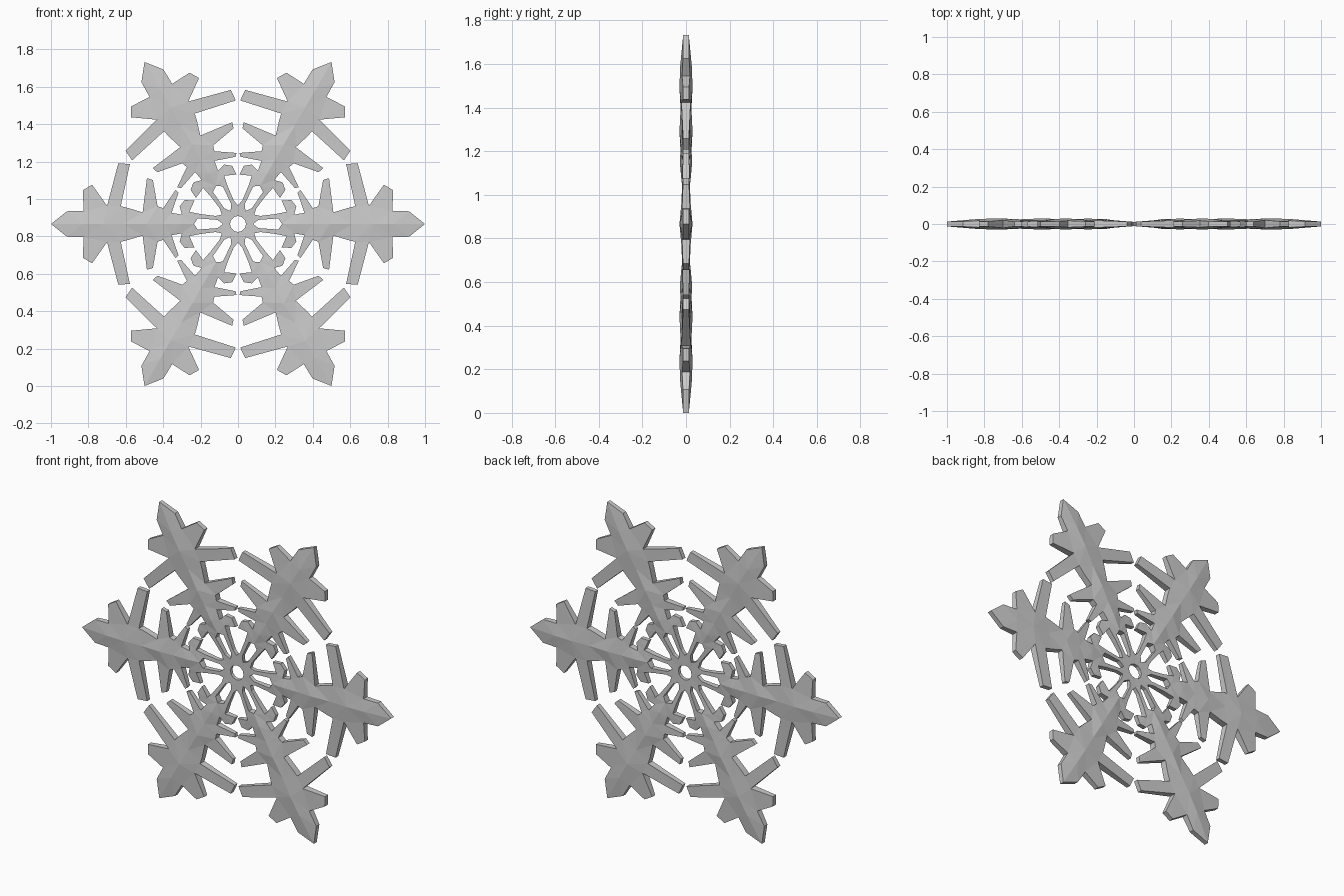
import bpy, bmesh, math
from mathutils import Matrix

if "Cube" in bpy.data.objects:
    bpy.data.objects.remove(bpy.data.objects["Cube"])

CENTRE_Z = 0.87

# Half of one arm along +x: (distance from centre, half width, half thickness)
half_arm = [
    (1.0, 0, .013), (.915, .068, .014), (.825, .07, .018),           # tip
    (.83, .18, .014), (.78, .21, .014), (.70, .097, .021),           # spur
    (.64, .325, .013), (.578, .32, .013), (.627, .095, .02),         # long branch
    (.585, .085, .019), (.51, .062, .019),                           # neck
    (.487, .245, .012), (.455, .235, .012), (.43, .095, .019),       # middle spike
    (.40, .085, .019), (.333, .183, .012), (.318, .168, .012), (.355, .06, .018),
    (.30, .05, .018), (.312, .095, .013), (.285, .128, .012),        # inner spur
    (.233, .125, .012), (.26, .065, .017),
    (.20, .053, .015), (.12, .043, .012), (.087, .05, .011),         # strut
    (.037, .0215, .010), (.043, 0, .010), (.08, 0, .011),            # hub ring
    (.11, .022, .012), (.215, .03, .017), (.235, 0, .021),           # slit
    (.31, 0, .027), (.40, 0, .026), (.49, 0, .03), (.61, 0, .025), (.72, 0, .03), (.83, 0, .027),
]

bm = bmesh.new()
# Flat triangulated half arm, then raised into facets
verts = [bm.verts.new((x, 0, z)) for x, z, t in half_arm]
face = bm.faces.new(verts)
bm.normal_update()
bmesh.ops.triangulate(bm, faces=[face])
for v, p in zip(verts, half_arm):
    v.co.y = -p[2]

# Mirror the half, then repeat the arm six times
source = bm.verts[:] + bm.edges[:] + bm.faces[:]


def copy(geom, matrix):
    new = bmesh.ops.duplicate(bm, geom=geom)["geom"]
    bmesh.ops.transform(bm, matrix=matrix, verts=[g for g in new if isinstance(g, bmesh.types.BMVert)])


copy(source, Matrix.Scale(-1, 4, (0, 0, 1)))
arm = bm.verts[:] + bm.edges[:] + bm.faces[:]
for i in range(1, 6):
    copy(arm, Matrix.Rotation(i * math.pi / 3, 4, 'Y'))
bmesh.ops.remove_doubles(bm, verts=bm.verts[:], dist=.002)

# Back side and the rim walls
rim = [e for e in bm.edges if len(e.link_faces) == 1]
front_faces = bm.faces[:]
back = {v: bm.verts.new((v.co.x, -v.co.y, v.co.z)) for v in bm.verts[:]}
for f in front_faces:
    bm.faces.new([back[v] for v in reversed(f.verts)])
for e in rim:
    a, b = e.verts
    bm.faces.new((a, b, back[b], back[a]))
bmesh.ops.recalc_face_normals(bm, faces=bm.faces[:])
bmesh.ops.translate(bm, verts=bm.verts[:], vec=(0, 0, CENTRE_Z))
low = min(v.co.z for v in bm.verts)
bmesh.ops.translate(bm, verts=bm.verts[:], vec=(0, 0, -low))

mesh = bpy.data.meshes.new("snowflake")
bm.to_mesh(mesh)
bm.free()
bpy.context.collection.objects.link(bpy.data.objects.new("snowflake", mesh))
